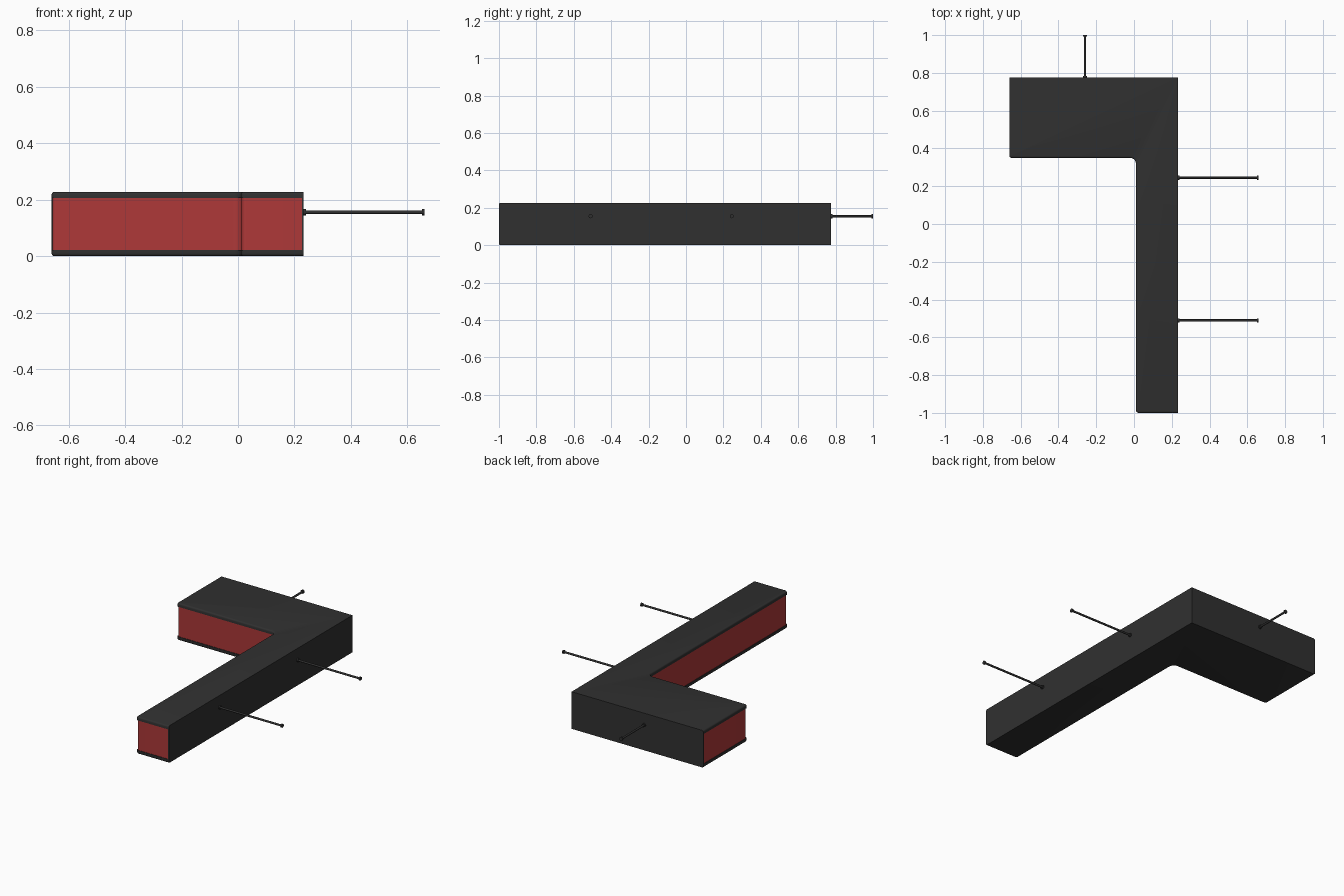
import bpy, bmesh, math
from mathutils import Vector

if "Cube" in bpy.data.objects:
    bpy.data.objects.remove(bpy.data.objects["Cube"])

X0, X1, XI = -0.66, 0.232, 0.01      # left, right, inner face of long arm
Y0, Y1, YI = -1.0, 0.775, 0.35       # front, back, inner face of short arm
Z0, Z1, LIP = 0.0, 0.227, 0.022


def material(name, rgb):
    m = bpy.data.materials.new(name)
    m.diffuse_color = (*rgb, 1)
    m.use_nodes = True
    m.node_tree.nodes["Principled BSDF"].inputs["Base Color"].default_value = m.diffuse_color
    return m


DARK = material("dark_metal", (0.03, 0.03, 0.03))
RED = material("red_panel", (0.42, 0.04, 0.04))


def finish(bm, name, mat):
    bmesh.ops.recalc_face_normals(bm, faces=bm.faces)
    me = bpy.data.meshes.new(name)
    bm.to_mesh(me)
    bm.free()
    ob = bpy.data.objects.new(name, me)
    bpy.context.collection.objects.link(ob)
    me.materials.append(mat)
    bpy.ops.object.select_all(action='DESELECT')
    ob.select_set(True)
    bpy.context.view_layer.objects.active = ob
    bpy.ops.object.shade_smooth_by_angle(angle=math.radians(35))
    return ob


def fillet(p, a, b, r, n=5):
    """Round the right-angled corner p between neighbours a and b."""
    p, a, b = Vector(p), Vector(a), Vector(b)
    u, v = (a - p).normalized(), (b - p).normalized()
    c = p + (u + v) * r
    return [tuple(c - v * r * math.cos(t) - u * r * math.sin(t))
            for t in (i / n * math.pi / 2 for i in range(n + 1))]


def footprint(d):
    """L-shaped outline, shrunk inwards by d."""
    c = [(X1 - d, Y1 - d), (X0 + d, Y1 - d), (X0 + d, YI + d),
         (XI + d, YI + d), (XI + d, Y0 + d), (X1 - d, Y0 + d)]
    radii = [0, 0, 0.012, 0.03, 0.015, 0]
    pts = []
    for i, r in enumerate(radii):
        pts += fillet(c[i], c[i - 1], c[(i + 1) % 6], r) if r else [c[i]]
    return pts


def prism(name, pts, z0, z1, mat, round_z=None):
    bm = bmesh.new()
    base = bm.faces.new([bm.verts.new((x, y, z0)) for x, y in pts])
    ext = bmesh.ops.extrude_face_region(bm, geom=[base], use_keep_orig=True)
    bmesh.ops.translate(bm, vec=(0, 0, z1 - z0),
                        verts=[g for g in ext["geom"] if isinstance(g, bmesh.types.BMVert)])
    if round_z is not None:
        edges = []
        for e in bm.edges:
            m = (e.verts[0].co + e.verts[1].co) / 2
            if (all(abs(v.co.z - round_z) < 1e-5 for v in e.verts)
                    and m.x < X1 - 0.001 and m.y < Y1 - 0.001):
                edges.append(e)
        bmesh.ops.bevel(bm, geom=edges, offset=0.009, segments=3, profile=0.5,
                        affect='EDGES')
    return finish(bm, name, mat)


# Dark top and bottom covers, rounded on the open sides
prism("top_cover", footprint(0), Z1 - LIP, Z1, DARK, Z1)
prism("bottom_cover", footprint(0), Z0, Z0 + LIP, DARK, Z0)

# Red panel band between the covers
prism("red_panel_core", footprint(0.003), Z0 + LIP, Z1 - LIP, RED)

# Dark wall along the back and right sides
w = 0.006
prism("outer_wall", [(X0, Y1), (X0, Y1 - w), (X1 - w, Y1 - w), (X1 - w, Y0),
                     (X1, Y0), (X1, Y1)], Z0 + LIP, Z1 - LIP, DARK)


# Mounting rods with a small disc at each end
def rod(name, start, end):
    a, b = Vector(start), Vector(end)
    d = (b - a).normalized()
    q = d.to_track_quat('Z', 'Y').to_matrix().to_4x4()
    bm = bmesh.new()
    for p0, p1, r in ((a, b, 0.006), (a, a + d * 0.008, 0.011), (b - d * 0.008, b, 0.011)):
        mat = q.copy()
        mat.translation = (p0 + p1) / 2
        bmesh.ops.create_cone(bm, cap_ends=True, segments=20, radius1=r, radius2=r,
                              depth=(p1 - p0).length, matrix=mat)
    finish(bm, name, DARK)


RZ = 0.155
rod("side_rod_front", (X1, -0.51, RZ), (0.66, -0.51, RZ))
rod("side_rod_back", (X1, 0.245, RZ), (0.66, 0.245, RZ))
rod("back_rod", (-0.26, Y1, RZ), (-0.26, 1.0, RZ))
